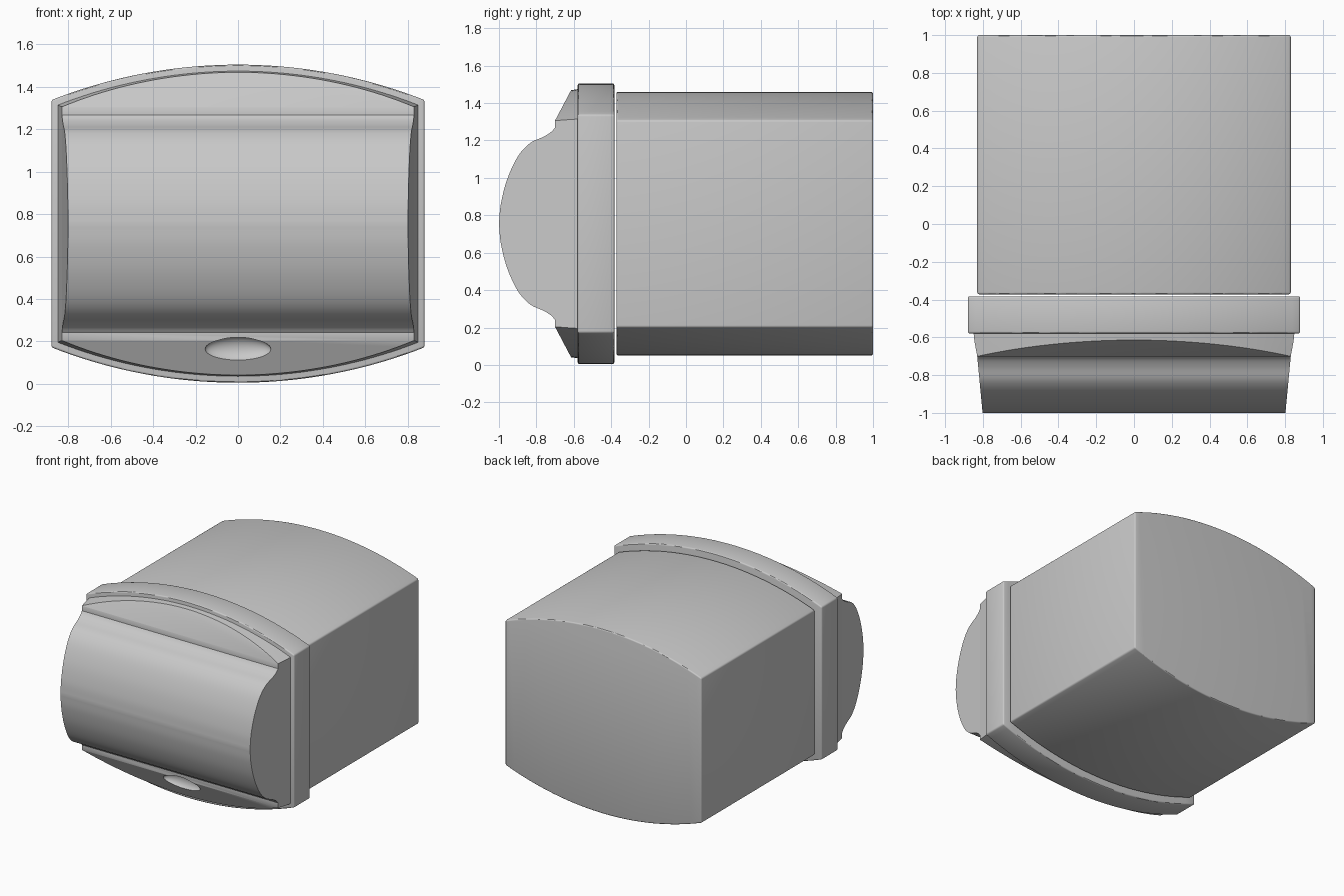
import bpy, bmesh, math
from mathutils import Vector

if "Cube" in bpy.data.objects:
    bpy.data.objects.remove(bpy.data.objects["Cube"], do_unlink=True)

MID = 0.755  # height of the horizontal plane of symmetry

grey = bpy.data.materials.new("plain grey")
grey.use_nodes = True
grey.diffuse_color = (0.58, 0.58, 0.58, 1)
grey.node_tree.nodes["Principled BSDF"].inputs["Base Color"].default_value = (0.58, 0.58, 0.58, 1)


def loft(name, rings):
    """Solid skinned through matching closed rings, capped at both ends."""
    bm = bmesh.new()
    rows = [[bm.verts.new(p) for p in ring] for ring in rings]
    n = len(rows[0])
    for a, b in zip(rows, rows[1:]):
        for i in range(n):
            j = (i + 1) % n
            bm.faces.new((a[i], a[j], b[j], b[i]))
    bm.faces.new(rows[0])
    bm.faces.new(rows[-1])
    bmesh.ops.recalc_face_normals(bm, faces=bm.faces[:])
    mesh = bpy.data.meshes.new(name)
    bm.to_mesh(mesh)
    bm.free()
    mesh.materials.append(grey)
    obj = bpy.data.objects.new(name, mesh)
    bpy.context.collection.objects.link(obj)
    return obj


def barrel_ring(y, half_width, side, crown, steps=40):
    """Upright sides with a bowed top and bottom."""
    rise = crown - side
    radius = (half_width ** 2 + rise ** 2) / (2 * rise)
    sweep = math.asin(half_width / radius)
    top = []
    for i in range(steps + 1):
        a = sweep * (2 * i / steps - 1)
        top.append((radius * math.sin(a), y, crown - radius * (1 - math.cos(a))))
    return top + [(x, y, 2 * MID - z) for x, y, z in reversed(top)]


def smooth_path(points, steps=6):
    """Catmull-Rom curve through the points."""
    pts = [Vector(p) for p in points]
    pts = [pts[0] * 2 - pts[1]] + pts + [pts[-1] * 2 - pts[-2]]
    out = []
    for a, b, c, d in zip(pts, pts[1:], pts[2:], pts[3:]):
        for i in range(steps):
            t = i / steps
            out.append((b * 2 + (c - a) * t + (a * 2 - b * 5 + c * 4 - d) * t * t
                        + (b * 3 - a - c * 3 + d) * t ** 3) / 2)
    return out + [pts[-2]]


def bake(obj):
    """Replace the mesh with its modified result."""
    graph = bpy.context.evaluated_depsgraph_get()
    mesh = bpy.data.meshes.new_from_object(obj.evaluated_get(graph))
    obj.modifiers.clear()
    obj.data = mesh


def cut(obj, tool, operation):
    mod = obj.modifiers.new("cut", 'BOOLEAN')
    mod.operation, mod.object, mod.solver = operation, tool, 'EXACT'
    bake(obj)
    bpy.data.objects.remove(tool, do_unlink=True)


def round_edges(obj, width):
    mod = obj.modifiers.new("round", 'BEVEL')
    mod.width, mod.segments = width, 3
    mod.limit_method, mod.angle_limit = 'ANGLE', math.radians(35)
    bake(obj)


# Main housing and the flange in front of it
housing = loft("housing", [barrel_ring(y, 0.83, 1.308, 1.46) for y in (-0.372, 1)])
round_edges(housing, 0.01)
flange = loft("flange", [barrel_ring(y, 0.88, 1.338, 1.505) for y in (-0.579, -0.383)])
round_edges(flange, 0.01)

# Front cover: tapered barrel outline trimmed by the bulging side profile
cover = loft("front_cover", [
    barrel_ring(-0.5, 0.857, 1.32, 1.487),
    barrel_ring(-0.62, 0.845, 1.312, 1.468),
    barrel_ring(-0.7, 0.83, 1.306, 1.46),
    barrel_ring(-1.05, 0.797, 1.3, 1.45)])
bulge = smooth_path([(-0.701, 1.268), (-0.722, 1.245), (-0.762, 1.22), (-0.835, 1.185),
                     (-0.9, 1.113), (-0.957, 0.99), (-0.99, 0.86), (-1, MID)])
upper = [Vector((-0.45, 1.78)), Vector((-0.701, 1.305))] + bulge
profile = upper + [Vector((p.x, 2 * MID - p.y)) for p in reversed(upper[:-1])]
trim = loft("profile_cutter", [[(x, p.x, p.y) for p in profile] for x in (-1, 1)])
trim.hide_render = True
cut(cover, trim, 'INTERSECT')

# Oval finger dimple below the bulge
bpy.ops.mesh.primitive_uv_sphere_add(segments=48, ring_count=24, location=(0, -0.68, 0.163))
dimple = bpy.context.object
dimple.name = "dimple_cutter"
dimple.scale = (0.155, 0.05, 0.062)
dimple.hide_render = True
dimple.data.materials.append(grey)
bpy.context.view_layer.update()
cut(cover, dimple, 'DIFFERENCE')

# Smooth curved surfaces, keep the creases
bpy.ops.object.select_all(action='DESELECT')
for obj in (housing, flange, cover):
    obj.select_set(True)
bpy.context.view_layer.objects.active = housing
bpy.ops.object.shade_smooth_by_angle(angle=math.radians(30))
